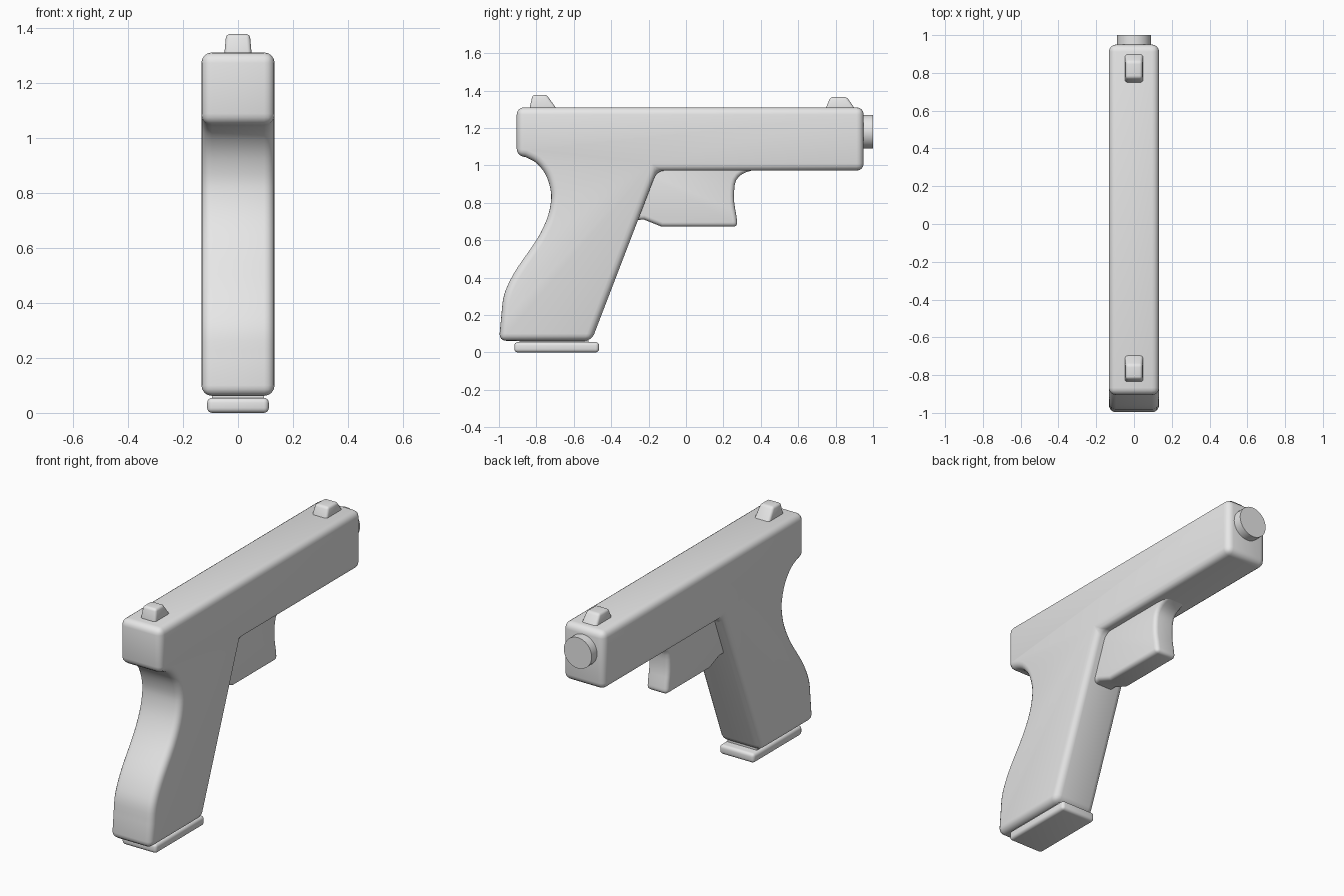
import bpy, bmesh, math
from mathutils import Vector, Matrix

if "Cube" in bpy.data.objects:
    bpy.data.objects.remove(bpy.data.objects["Cube"])

grey = bpy.data.materials.new("plain grey")
grey.diffuse_color = (0.8, 0.8, 0.8, 1)
grey.use_nodes = True
grey.node_tree.nodes["Principled BSDF"].inputs["Base Color"].default_value = grey.diffuse_color


def finish(name, bm, bevel=0.0, segments=4):
    """Turn a bmesh into an object, round its corners and smooth it."""
    bmesh.ops.recalc_face_normals(bm, faces=bm.faces)
    me = bpy.data.meshes.new(name)
    bm.to_mesh(me)
    bm.free()
    me.materials.append(grey)
    ob = bpy.data.objects.new(name, me)
    bpy.context.collection.objects.link(ob)
    bpy.ops.object.select_all(action='DESELECT')
    ob.select_set(True)
    bpy.context.view_layer.objects.active = ob
    if bevel:
        m = ob.modifiers.new("round", 'BEVEL')
        m.width = bevel
        m.segments = segments
        m.limit_method = 'ANGLE'
        m.angle_limit = math.radians(32)
        m.use_clamp_overlap = False
        bpy.ops.object.modifier_apply(modifier=m.name)
    bpy.ops.object.shade_smooth_by_angle(angle=math.radians(30))
    return ob


def spline(pts, n=4):
    """Smooth curve through the points."""
    p = [Vector(q) for q in pts]
    p = [2 * p[0] - p[1]] + p + [2 * p[-1] - p[-2]]
    out = []
    for i in range(1, len(p) - 2):
        a, b, c, d = p[i - 1:i + 3]
        for k in range(n):
            t = k / n
            out.append(0.5 * (2 * b + (c - a) * t + (2 * a - 5 * b + 4 * c - d) * t * t
                              + (3 * b - a - 3 * c + d) * t ** 3))
    return [tuple(v) for v in out] + [tuple(p[-2])]


def extrude(name, profile, half, bevel, half_top=None):
    """Side profile (y, z) extruded across x; half_top tapers the highest points."""
    bm = bmesh.new()
    top = max(z for _, z in profile)
    sides = []
    for s in (-1, 1):
        sides.append([bm.verts.new((s * (half_top if half_top and z == top else half), y, z))
                      for y, z in profile])
    a, b = sides
    bm.faces.new(a)
    bm.faces.new(b)
    n = len(profile)
    for i in range(n):
        j = (i + 1) % n
        bm.faces.new((a[i], a[j], b[j], b[i]))
    return finish(name, bm, bevel)


# Slide and grip in one body, with a curved back strap
back = spline([(-0.86, 1.045), (-0.80, 1.013), (-0.75, 0.95), (-0.724, 0.87),
               (-0.723, 0.80), (-0.745, 0.71), (-0.80, 0.60), (-0.90, 0.455),
               (-0.95, 0.365), (-0.977, 0.29), (-0.987, 0.20)], 3)
body = [(-0.905, 1.31), (-0.905, 1.05)] + back + [
    (-1.0, 0.062), (-0.505, 0.062), (-0.155, 0.972), (0.95, 0.972), (0.95, 1.31)]
extrude("body", body, 0.133, 0.038)

# Solid trigger guard, narrower than the body
front = spline([(0.277, 0.672), (0.268, 0.74), (0.258, 0.80), (0.258, 0.87),
                (0.268, 0.92), (0.30, 0.953), (0.35, 0.972), (0.41, 0.985)], 2)
guard = [(-0.34, 1.03), (-0.34, 0.705), (-0.225, 0.71), (-0.13, 0.672)] + front + [(0.41, 1.03)]
extrude("trigger_guard", guard, 0.068, 0.024)

# Sights on top
extrude("rear_sight", [(-0.838, 1.30), (-0.82, 1.377), (-0.745, 1.377), (-0.69, 1.30)],
        0.05, 0.014, 0.043)
extrude("front_sight", [(0.745, 1.30), (0.772, 1.365), (0.86, 1.365), (0.905, 1.30)],
        0.05, 0.014, 0.043)

# Base plate under the grip
extrude("base_plate", [(-0.918, 0), (-0.465, 0), (-0.465, 0.055), (-0.918, 0.055)],
        0.112, 0.018)
extrude("base_neck", [(-0.89, 0.04), (-0.52, 0.04), (-0.52, 0.08), (-0.89, 0.08)], 0.095, 0)

# Muzzle disc
bm = bmesh.new()
bmesh.ops.create_cone(bm, cap_ends=True, segments=32, radius1=0.09, radius2=0.09, depth=0.1,
                      matrix=Matrix.Translation((0, 0.95, 1.18)) @ Matrix.Rotation(math.pi / 2, 4, 'X'))
finish("muzzle", bm)
